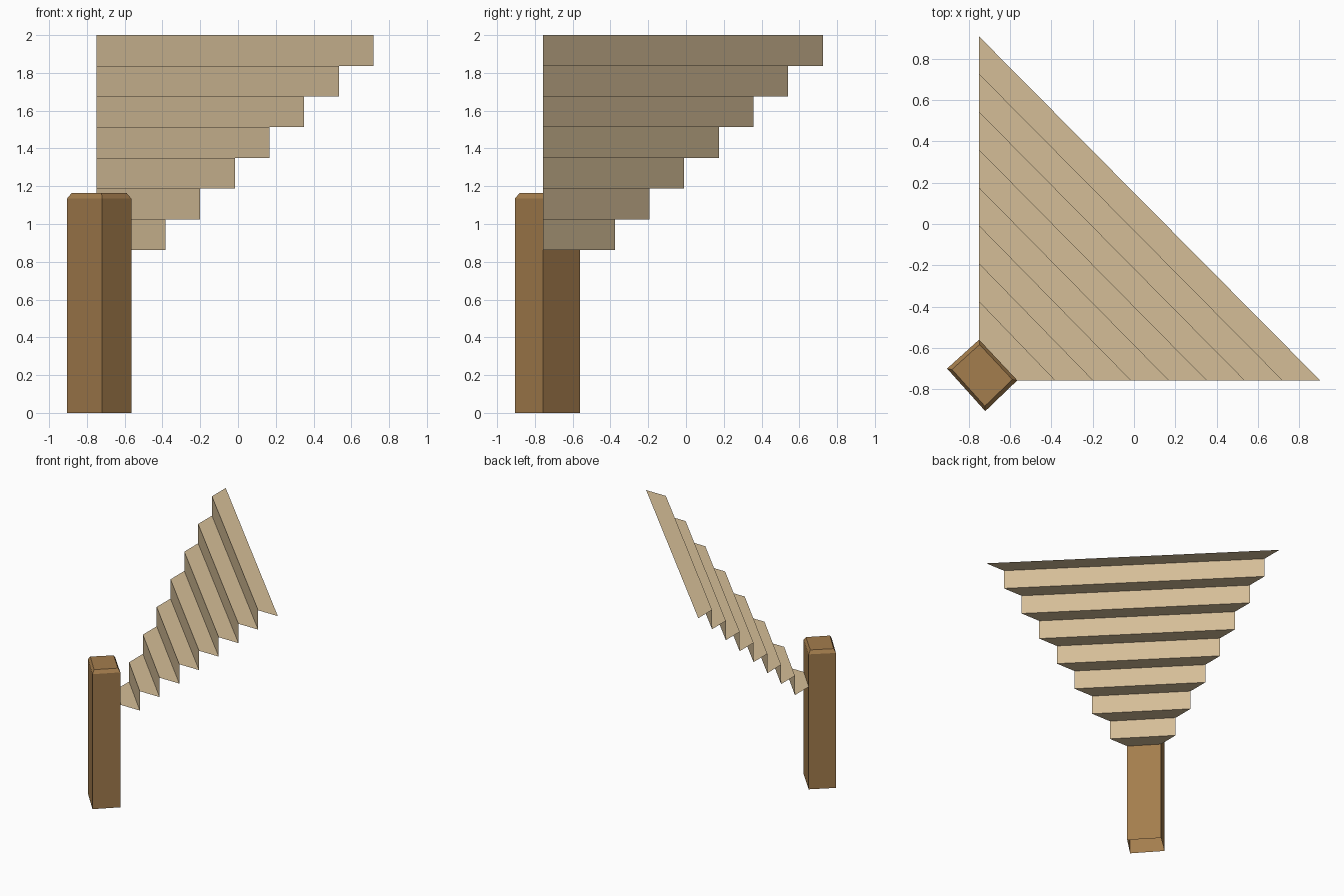
import bpy, bmesh
from mathutils import Vector

if "Cube" in bpy.data.objects:
    bpy.data.objects.remove(bpy.data.objects["Cube"])


def material(name, rgb):
    m = bpy.data.materials.new(name)
    m.diffuse_color = (*rgb, 1)
    m.use_nodes = True
    m.node_tree.nodes["Principled BSDF"].inputs["Base Color"].default_value = m.diffuse_color
    return m


def make(name, bm, mat):
    me = bpy.data.meshes.new(name)
    bm.to_mesh(me)
    bm.free()
    me.materials.append(mat)
    ob = bpy.data.objects.new(name, me)
    bpy.context.collection.objects.link(ob)
    return ob


pale_wood = material("pale wood", (0.66, 0.51, 0.31))
brown_wood = material("brown wood", (0.37, 0.205, 0.074))

# Winder steps: a thin zigzag sheet fanning out from the corner
CORNER_X, CORNER_Y = -0.75, -0.757
RUN, RISE, STEPS = 0.1835, 0.1625, 8
FIRST = 0.183            # inner edge of the lowest tread, at the post

bm = bmesh.new()


def edge(i, z):
    d = FIRST + RUN * i
    return (bm.verts.new((CORNER_X, CORNER_Y + d + 0.014, z)),
            bm.verts.new((CORNER_X + d, CORNER_Y, z)))


z0 = 2 - RISE * (STEPS - 1)
prev = edge(0, z0)
for i in range(STEPS):
    z = z0 + RISE * i
    outer = edge(i + 1, z)
    bm.faces.new((prev[0], prev[1], outer[1], outer[0]))        # tread
    if i < STEPS - 1:
        upper = edge(i + 1, z + RISE)
        bm.faces.new((outer[0], outer[1], upper[1], upper[0]))  # riser
        bm.verts.index_update()
        prev = upper
bmesh.ops.remove_doubles(bm, verts=bm.verts, dist=1e-4)
# upward treads, risers facing the corner
for f in bm.faces:
    f.normal_update()
    if f.normal.dot(Vector((-1, -1, 1))) < 0:
        f.normal_flip()
make("steps", bm, pale_wood)

# Newel post: square, turned to the steps, chamfered top, open foot
plan = [(-0.75, -0.56), (-0.905, -0.70), (-0.72, -0.906), (-0.565, -0.757)]
centre = sum((Vector(p) for p in plan), Vector((0, 0))) / 4
bm = bmesh.new()
rings = []
for z, s in ((0, 1), (1.135, 1), (1.163, 0.86)):
    rings.append([bm.verts.new((*(centre + (Vector(p) - centre) * s), z)) for p in plan])
for a, b in zip(rings, rings[1:]):
    for k in range(4):
        j = (k + 1) % 4
        bm.faces.new((a[k], a[j], b[j], b[k]))
bm.faces.new(rings[-1])
bmesh.ops.recalc_face_normals(bm, faces=bm.faces)
bm.faces.ensure_lookup_table()
bm.normal_update()
if bm.faces[-1].normal.z < 0:
    bmesh.ops.reverse_faces(bm, faces=bm.faces)
make("newel_post", bm, brown_wood)
